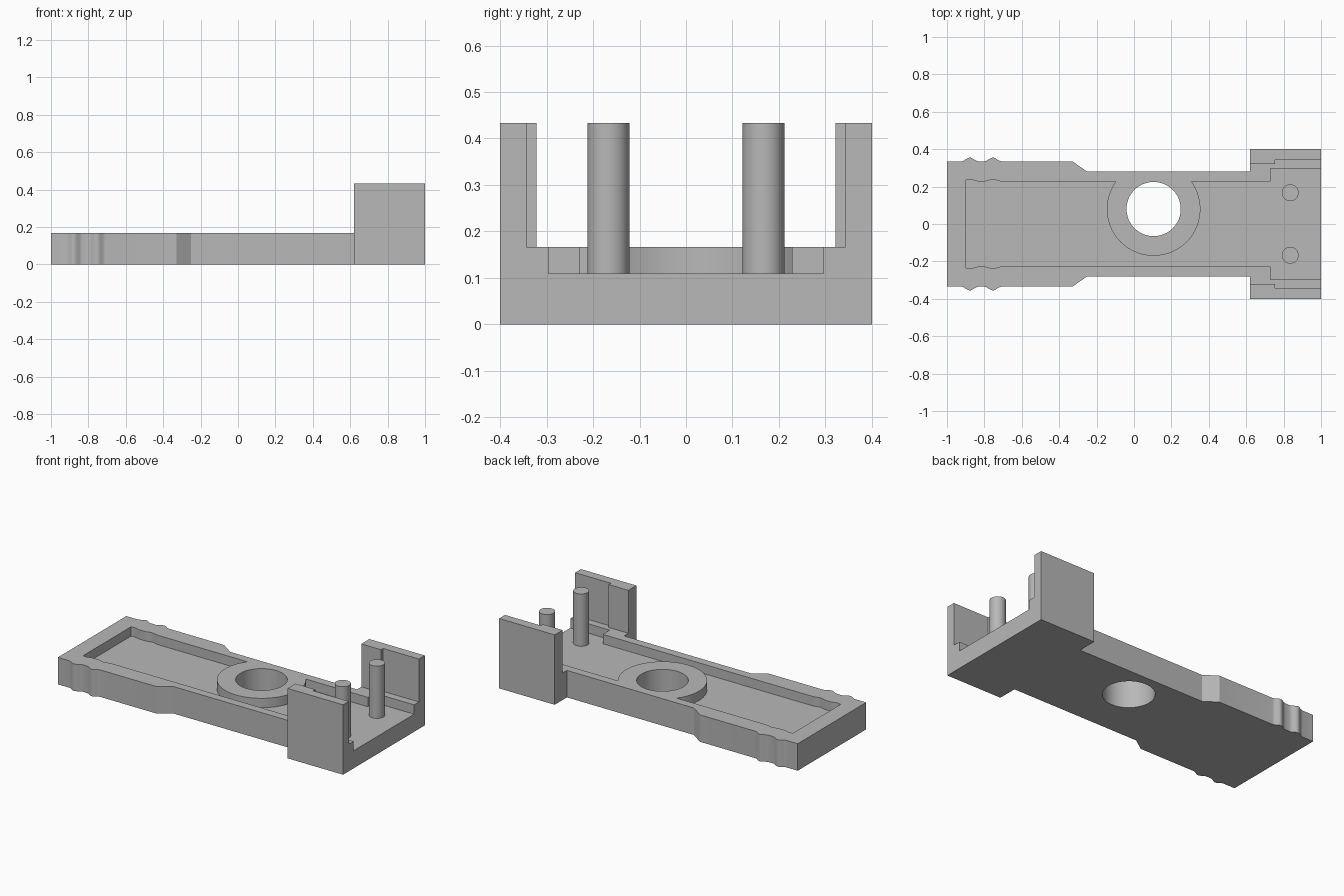
import bpy, bmesh, math

default = bpy.data.objects.get("Cube")
if default:
    bpy.data.objects.remove(default, do_unlink=True)

grey = bpy.data.materials.new("plain grey")
grey.use_nodes = True
grey.diffuse_color = (0.48, 0.48, 0.48, 1)
grey.node_tree.nodes["Principled BSDF"].inputs["Base Color"].default_value = (0.48, 0.48, 0.48, 1)

RIM, FLOOR, TOP = 0.167, 0.109, 0.433
HOLE_X, HOLE_Y = 0.105, 0.08


def prism(name, points, z0, z1):
    """Extrude a flat outline from z0 to z1."""
    bm = bmesh.new()
    face = bm.faces.new([bm.verts.new((x, y, z0)) for x, y in points])
    result = bmesh.ops.extrude_face_region(bm, geom=[face])
    verts = [v for v in result["geom"] if isinstance(v, bmesh.types.BMVert)]
    bmesh.ops.translate(bm, verts=verts, vec=(0, 0, z1 - z0))
    bmesh.ops.recalc_face_normals(bm, faces=bm.faces)
    mesh = bpy.data.meshes.new(name)
    bm.to_mesh(mesh)
    bm.free()
    mesh.materials.append(grey)
    obj = bpy.data.objects.new(name, mesh)
    bpy.context.collection.objects.link(obj)
    return obj


def mirrored(half):
    """Close a half outline by mirroring it across y = 0."""
    return half + [(x, -y) for x, y in reversed(half)]


def circle(x, y, r, n=64):
    return [(x + r * math.cos(math.tau * i / n), y + r * math.sin(math.tau * i / n))
            for i in range(n)]


def grip(y, height):
    """Two rounded finger bumps along the side."""
    half = 0.046
    return [(c + half * t / 6, y + height * math.cos(math.pi * t / 12) ** 2)
            for c in (-0.877, -0.754) for t in range(-6, 7)]


def cut(target, cutter):
    cutter.hide_render = True
    mod = target.modifiers.new("cut", "BOOLEAN")
    mod.operation = "DIFFERENCE"
    mod.solver = "EXACT"
    mod.object = cutter
    bpy.context.view_layer.objects.active = target
    bpy.ops.object.modifier_apply(modifier=mod.name)
    bpy.data.objects.remove(cutter, do_unlink=True)


def smooth(obj):
    bpy.ops.object.select_all(action="DESELECT")
    obj.select_set(True)
    bpy.context.view_layer.objects.active = obj
    bpy.ops.object.shade_smooth_by_angle(angle=math.radians(25))


# Tray body, full height at first
outline = [(-1, 0.335)] + grip(0.335, 0.02) + [
    (-0.33, 0.335), (-0.25, 0.28), (0.62, 0.28), (0.62, 0.4), (1, 0.4)]
body = prism("tray_body", mirrored(outline), 0, TOP)

# Space above the rim, leaving the two stepped end walls
cut(body, prism("upper_cutter", mirrored([
    (-1.1, 0.5), (0.62, 0.5), (0.62, 0.322), (0.755, 0.322),
    (0.755, 0.343), (1.1, 0.343)]), RIM, 0.6))

# Pocket, open at the +x end, with the hole collar left standing
pocket_half = [p for p in grip(0.228, 0.009) if p[0] > -0.895]
pocket = prism("pocket_cutter", mirrored(
    [(-0.897, 0.234)] + pocket_half
    + [(0.73, 0.228), (0.73, 0.296), (1.1, 0.296)]), FLOOR, 0.25)
cut(pocket, prism("collar_keeper", circle(HOLE_X, HOLE_Y, 0.25, 96), 0, 0.4))
cut(body, pocket)

# Round hole through the collar
cut(body, prism("hole_cutter", circle(HOLE_X, HOLE_Y, 0.145), -0.1, 0.4))
smooth(body)

# Locating pegs
for side, y in (("left", 0.167), ("right", -0.167)):
    # +x is the model's left, so the pegs are named back and front
    name = "back_peg" if y > 0 else "front_peg"
    smooth(prism(name, circle(0.835, y, 0.045, 48), FLOOR - 0.01, TOP))
